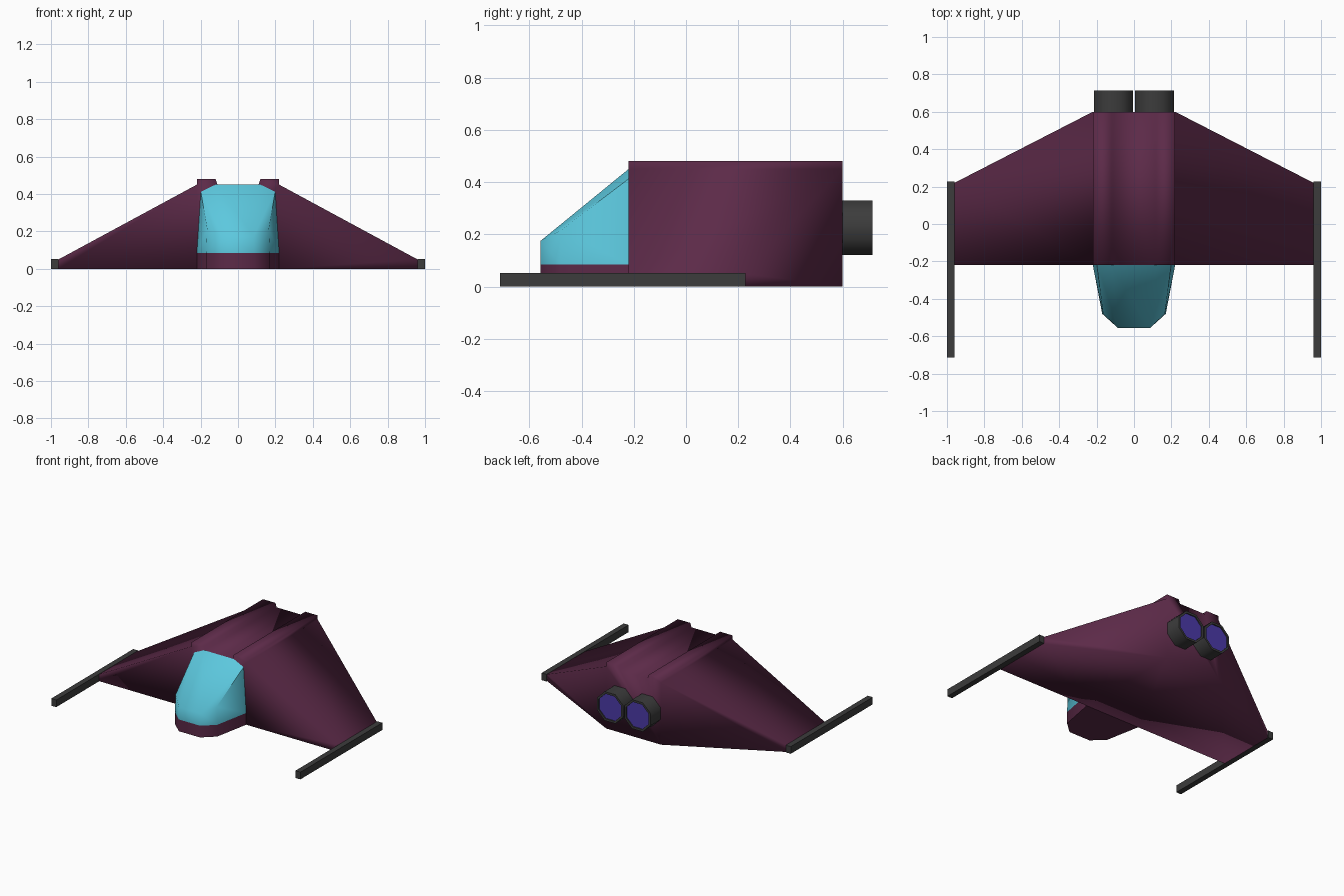
import bpy, bmesh, math
from mathutils import Matrix

if "Cube" in bpy.data.objects:
    bpy.data.objects.remove(bpy.data.objects["Cube"])


def material(name, rgb):
    m = bpy.data.materials.new(name)
    m.diffuse_color = (*rgb, 1)
    m.use_nodes = True
    m.node_tree.nodes["Principled BSDF"].inputs["Base Color"].default_value = m.diffuse_color
    return m


PURPLE = material("purple_paint", (0.107, 0.023, 0.065))
CYAN = material("cyan_glass", (0.107, 0.578, 0.73))
DARK = material("dark_metal", (0.045, 0.045, 0.045))
GLOW = material("engine_glow", (0.07, 0.042, 0.39))


def finish(name, bm, mat, angle=None):
    """Turn a bmesh into an object; angle=None is flat, 180 is fully smooth."""
    bmesh.ops.recalc_face_normals(bm, faces=bm.faces)
    me = bpy.data.meshes.new(name)
    bm.to_mesh(me)
    bm.free()
    me.materials.append(mat)
    ob = bpy.data.objects.new(name, me)
    bpy.context.collection.objects.link(ob)
    if angle is not None:
        bpy.ops.object.select_all(action='DESELECT')
        ob.select_set(True)
        bpy.context.view_layer.objects.active = ob
        bpy.ops.object.shade_smooth_by_angle(angle=math.radians(angle))
    return ob


# Hull: fuselage, twin top rails and tapered wings lofted front to back
half = [(0.22, 0), (0.96, 0), (0.96, 0.05), (0.22, 0.45),
        (0.22, 0.48), (0.12, 0.48), (0.11, 0.45)]
section = half + [(-x, z) for x, z in reversed(half)]
n = len(section)
bm = bmesh.new()
front = [bm.verts.new((x, -0.22, z)) for x, z in section]
rear = [bm.verts.new((x, 0.22 if abs(x) > 0.5 else 0.6, z)) for x, z in section]
for i in range(n):
    j = (i + 1) % n
    bm.faces.new((front[i], front[j], rear[j], rear[i]))
for ring in (front, rear):
    bm.faces.new(ring[0:4])
    bm.faces.new(ring[10:14])
    bm.faces.new([ring[0]] + ring[3:11] + [ring[13]])
finish("hull", bm, PURPLE, 180)

# Nose: low tub under the canopy
outline = [(0.22, -0.22), (0.17, -0.48), (0.085, -0.557)]
outline += [(-x, y) for x, y in reversed(outline)]
bm = bmesh.new()
tub = bm.faces.new([bm.verts.new((x, y, 0)) for x, y in outline])
ext = bmesh.ops.extrude_face_region(bm, geom=[tub])
bmesh.ops.translate(bm, vec=(0, 0, 0.085),
                    verts=[g for g in ext["geom"] if isinstance(g, bmesh.types.BMVert)])
finish("nose", bm, PURPLE, 60)

# Canopy: sloping faceted glass, open where it meets the hull
points = {"base_rear": (0.22, -0.22, 0.085), "base_mid": (0.17, -0.48, 0.085),
          "base_front": (0.085, -0.557, 0.085), "top_front": (0.085, -0.557, 0.175),
          "shoulder_mid": (0.165, -0.48, 0.215), "shoulder_rear": (0.2, -0.21, 0.42),
          "top_rear": (0.12, -0.22, 0.45)}
bm = bmesh.new()
sides = [{k: bm.verts.new((s * x, y, z)) for k, (x, y, z) in points.items()} for s in (1, -1)]
for v in sides:
    for keys in (("base_rear", "base_mid", "shoulder_mid", "shoulder_rear"),
                 ("base_mid", "base_front", "top_front", "shoulder_mid"),
                 ("shoulder_rear", "shoulder_mid", "top_front", "top_rear")):
        bm.faces.new([v[k] for k in keys])
a, b = sides
for p, q in (("base_front", "top_front"), ("top_front", "top_rear")):
    bm.faces.new((a[p], a[q], b[q], b[p]))
finish("canopy", bm, CYAN, 50)

for s, side in ((1, "right"), (-1, "left")):
    # Wingtip cannon: long square bar
    bm = bmesh.new()
    bmesh.ops.create_cube(bm, size=1, matrix=Matrix.Translation((s * 0.98, -0.243, 0.026))
                          @ Matrix.Diagonal((0.04, 0.94, 0.052, 1)))
    finish(side + "_cannon", bm, DARK)

    # Engine nozzle: octagonal tube with a rim around the glow
    def ring(bm, apothem, y):
        r = apothem / math.cos(math.pi / 8)
        return [bm.verts.new((s * 0.11 + r * math.cos(t), y, 0.225 + r * math.sin(t)))
                for t in [(k + 0.5) * math.pi / 4 for k in range(8)]]

    bm = bmesh.new()
    rings = [ring(bm, r, y) for r, y in ((0.105, 0.58), (0.105, 0.715), (0.09, 0.715), (0.09, 0.705))]
    for p, q in zip(rings, rings[1:]):
        for k in range(8):
            bm.faces.new((p[k], p[(k + 1) % 8], q[(k + 1) % 8], q[k]))
    finish(side + "_engine", bm, DARK, 50)

    # Engine glow: flat octagon inside the rim
    bm = bmesh.new()
    disc = ring(bm, 0.09, 0.707)
    bm.faces.new(list(reversed(disc)))
    bm.normal_update()
    finish(side + "_engine_glow", bm, GLOW)
